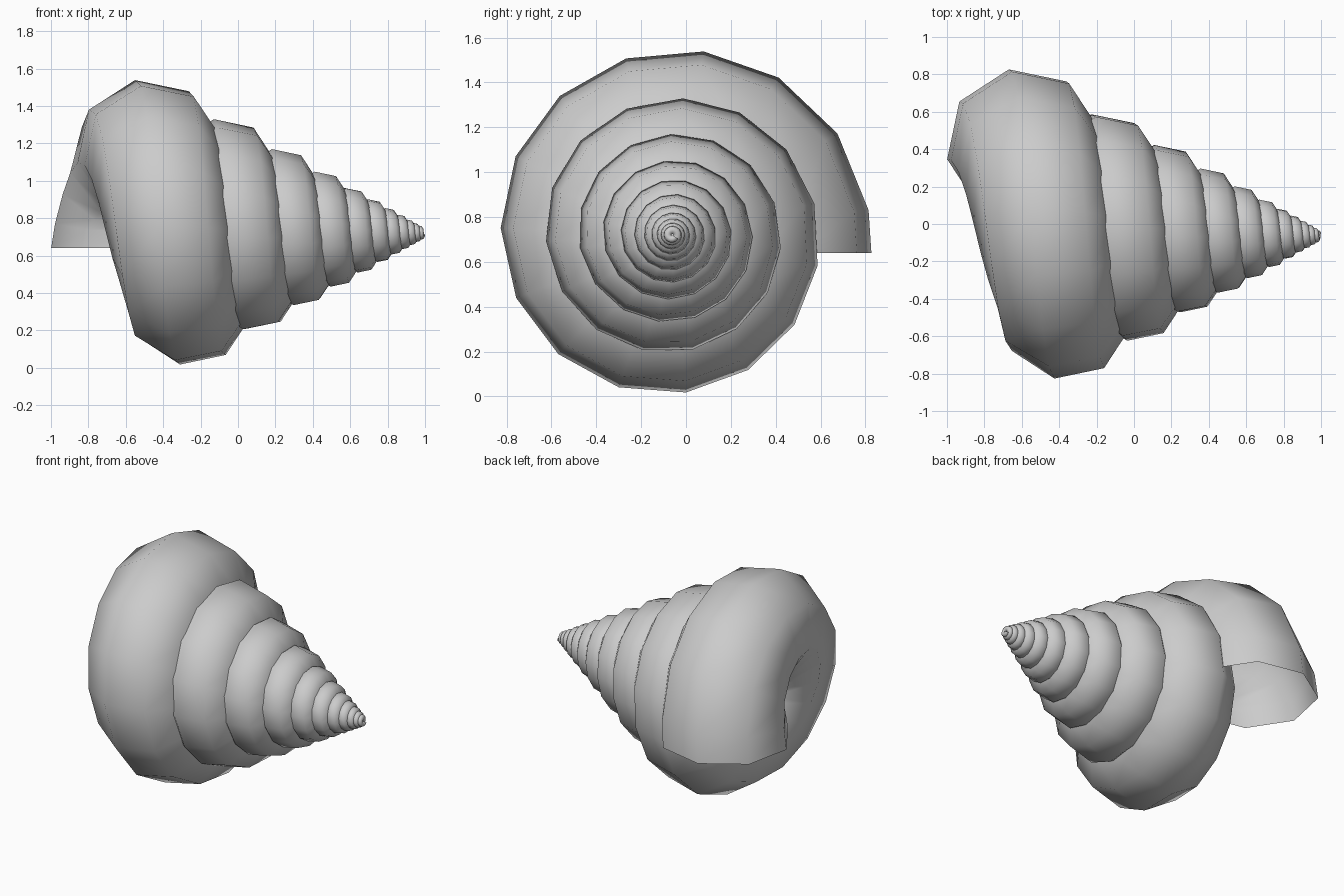
import bpy, bmesh
from math import sin, cos, radians

if "Cube" in bpy.data.objects:
    bpy.data.objects.remove(bpy.data.objects["Cube"])

SIDES = 8
AXIS_Y, AXIS_Z, APEX_X = -0.062, 0.72, 1.045   # spiral axis runs along x
GROWTH = 0.739                                 # shrink factor per turn
MOUTH = -4.9                                   # mouth angle in degrees
MOUTH_Z = 0.64
STEP, RINGS = 24.35, 163

# octagonal tube section at the mouth: (distance behind apex, radius from axis)
section = []
for i in range(SIDES):
    a = radians(10.6 + 360 / SIDES * i)
    section.append((1.638 - 0.413 * cos(a), 0.486 + 0.413 * sin(a)))

# sweep the section around the axis, shrinking toward the apex
bm = bmesh.new()
angles = [MOUTH] + [7.2 + STEP * i for i in range(RINGS - 1)]
rings = []
for k, deg in enumerate(angles):
    s = GROWTH ** ((deg - MOUTH) / 360)
    t = radians(deg)
    ring = []
    for d, r in section:
        z = MOUTH_Z if k == 0 else AXIS_Z + s * r * sin(t)   # mouth is cut level
        ring.append(bm.verts.new((APEX_X - s * d, AXIS_Y + s * r * cos(t), z)))
    rings.append(ring)

for a, b in zip(rings, rings[1:]):
    for i in range(SIDES):
        j = (i + 1) % SIDES
        bm.faces.new((a[i], a[j], b[j], b[i]))

bmesh.ops.recalc_face_normals(bm, faces=bm.faces)
for f in bm.faces:
    f.smooth = True

mesh = bpy.data.meshes.new("spiral_shell")
bm.to_mesh(mesh)
bm.free()
shell = bpy.data.objects.new("spiral_shell", mesh)
bpy.context.collection.objects.link(shell)
